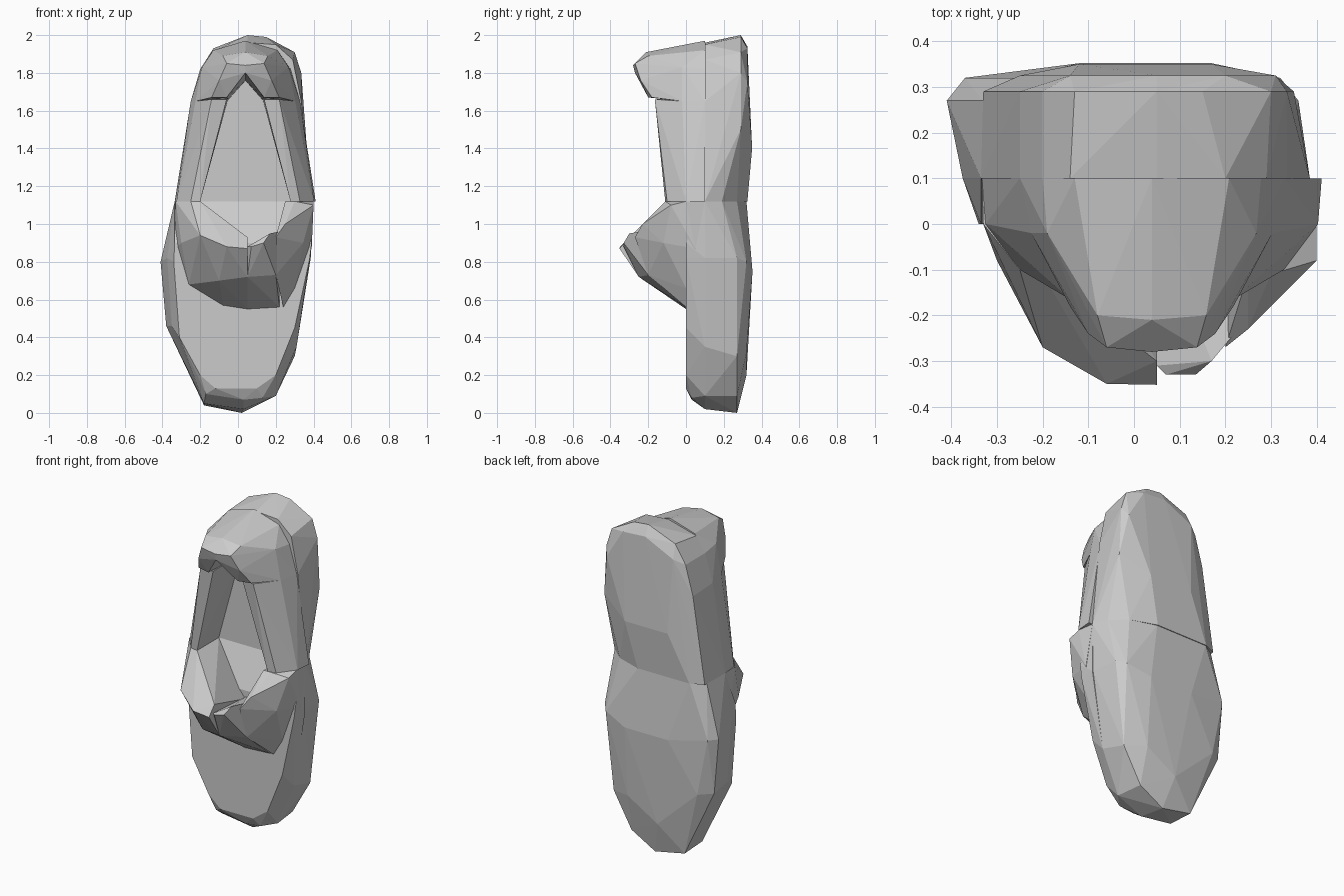
import bpy, bmesh

CX = 0.039  # symmetry line of the heel half


def hull(name, pts):
    """Faceted solid spanned by a few corner points."""
    bm = bmesh.new()
    for p in pts:
        bm.verts.new(p)
    res = bmesh.ops.convex_hull(bm, input=bm.verts[:])
    loose = {g for g in res["geom_interior"] + res["geom_unused"]
             if isinstance(g, bmesh.types.BMVert) and not g.link_faces}
    bmesh.ops.delete(bm, geom=list(loose), context='VERTS')
    bmesh.ops.recalc_face_normals(bm, faces=bm.faces[:])
    me = bpy.data.meshes.new(name)
    bm.to_mesh(me)
    bm.free()
    ob = bpy.data.objects.new(name, me)
    bpy.context.collection.objects.link(ob)
    return ob


def pair(name, pts):
    hull(name + "_left", pts)
    hull(name + "_right", [(2 * CX - x, y, z) for x, y, z in pts])


def at_y(y, outline):
    return [(x, y, z) for x, z in outline]


# heel half of the sole
hull("heel_sole",
     at_y(0.10, [(-.335, 1.12), (-.25, 1.65), (-.2, 1.82), (-.14, 1.91), (.05, 1.96),
                 (.2, 1.95), (.29, 1.87), (.335, 1.65), (.385, 1.12)]) +
     at_y(0.29, [(-.33, 1.12), (-.25, 1.64), (-.2, 1.82), (-.13, 1.93), (.05, 2.0),
                 (.15, 1.99), (.3, 1.91), (.335, 1.8), (.35, 1.5)]) +
     at_y(0.325, [(-.14, 1.85), (.05, 1.94), (.2, 1.93), (.31, 1.75), (.1, 1.12), (-.25, 1.12)]) +
     [(-.12, .35, 1.4), (.17, .35, 1.4), (.35, .19, 1.12), (.26, .27, 1.12)])

# toe half of the sole
hull("toe_sole",
     at_y(0.10, [(-.335, 1.12), (-.375, .82), (-.35, .46), (-.18, .05), (.03, .02),
                 (.2, .09), (.31, .35), (.38, .82), (.385, 1.12)]) +
     at_y(0.27, [(-.33, 1.12), (-.41, .8), (-.38, .46), (-.18, .04), (.02, 0),
                 (.18, .09), (.3, .3), (.36, .82)]) +
     at_y(0.32, [(-.37, .8), (-.3, .45), (-.03, .2), (.17, .32), (.32, .8),
                 (.1, 1.12), (-.25, 1.12)]) +
     [(-.12, .352, .75), (.17, .352, .75), (.35, .19, 1.12), (.26, .27, 1.12)])

# flat top of the toe box
hull("toe_box",
     at_y(0.0, [(-.335, .9), (-.34, .8), (-.31, .4), (-.2, .2), (-.12, .13), (.1, .13),
                (.2, .2), (.3, .45), (.38, .82), (.39, .9)]) +
     at_y(0.03, [(-.17, .1), (.03, .07), (.13, .08)]) +
     at_y(0.10, [(-.335, 1.12), (-.375, .82), (-.35, .46), (-.18, .05), (.03, .02),
                 (.2, .09), (.31, .35), (.385, .82), (.385, 1.12)]))

# side walls beside the opening
pair("side_wall", [
    (-.333, .1, 1.12), (-.325, 0, 1.12), (-.25, -.1, 1.12), (-.2, -.11, 1.12), (-.2, .1, 1.12),
    (-.25, .1, 1.65), (-.225, -.02, 1.65), (-.14, -.165, 1.66), (-.06, -.155, 1.66),
    (-.05, .1, 1.67)])

# heel collar closing the top
pair("heel_collar", [
    (-.25, .1, 1.65), (-.225, -.02, 1.65), (-.14, -.18, 1.67), (-.06, -.2, 1.67),
    (-.05, .1, 1.66), (-.1, -.24, 1.76), (CX, -.27, 1.8), (CX, .1, 1.76), (-.06, -.27, 1.85),
    (CX, -.28, 1.84), (CX, -.21, 1.91), (-.08, -.2, 1.89), (-.19, -.02, 1.83),
    (-.2, .1, 1.82), (-.13, .1, 1.92), (CX, .1, 1.97)])

# raised instep lip: left half, right middle, right side
hull("instep_lip_left", [
    (.05, 0, .55), (.05, -.25, .72), (.05, -.352, .87), (.05, -.3, .93), (.05, 0, .85),
    (-.333, .1, 1.12), (-.33, 0, 1.12), (-.25, -.1, 1.12), (-.2, -.11, 1.12), (-.2, .1, 1.12),
    (-.33, .05, .87), (-.3, -.08, .9), (-.26, 0, .68), (-.08, 0, .57), (-.1, -.2, .7),
    (-.06, -.35, .88), (-.2, -.27, .94)])
hull("instep_lip_middle", [
    (.05, 0, .55), (.05, -.25, .72), (.05, -.31, .88), (.05, 0, .86), (.07, -.33, .88),
    (.135, -.33, .9), (.17, -.3, .95), (.22, -.24, .96), (.22, 0, .9), (.22, 0, .56),
    (.2, -.2, .73)])
hull("instep_lip_right", [
    (.385, .1, 1.12), (.4, 0, 1.12), (.4, -.08, 1.1), (.3, -.11, 1.12), (.25, -.11, 1.12),
    (.25, .1, 1.12), (.39, .05, .87), (.345, -.12, .9), (.3, 0, .66), (.24, 0, .56),
    (.2, -.2, .73), (.2, 0, .85), (.2, -.27, .93), (.25, -.23, 1.0)])
